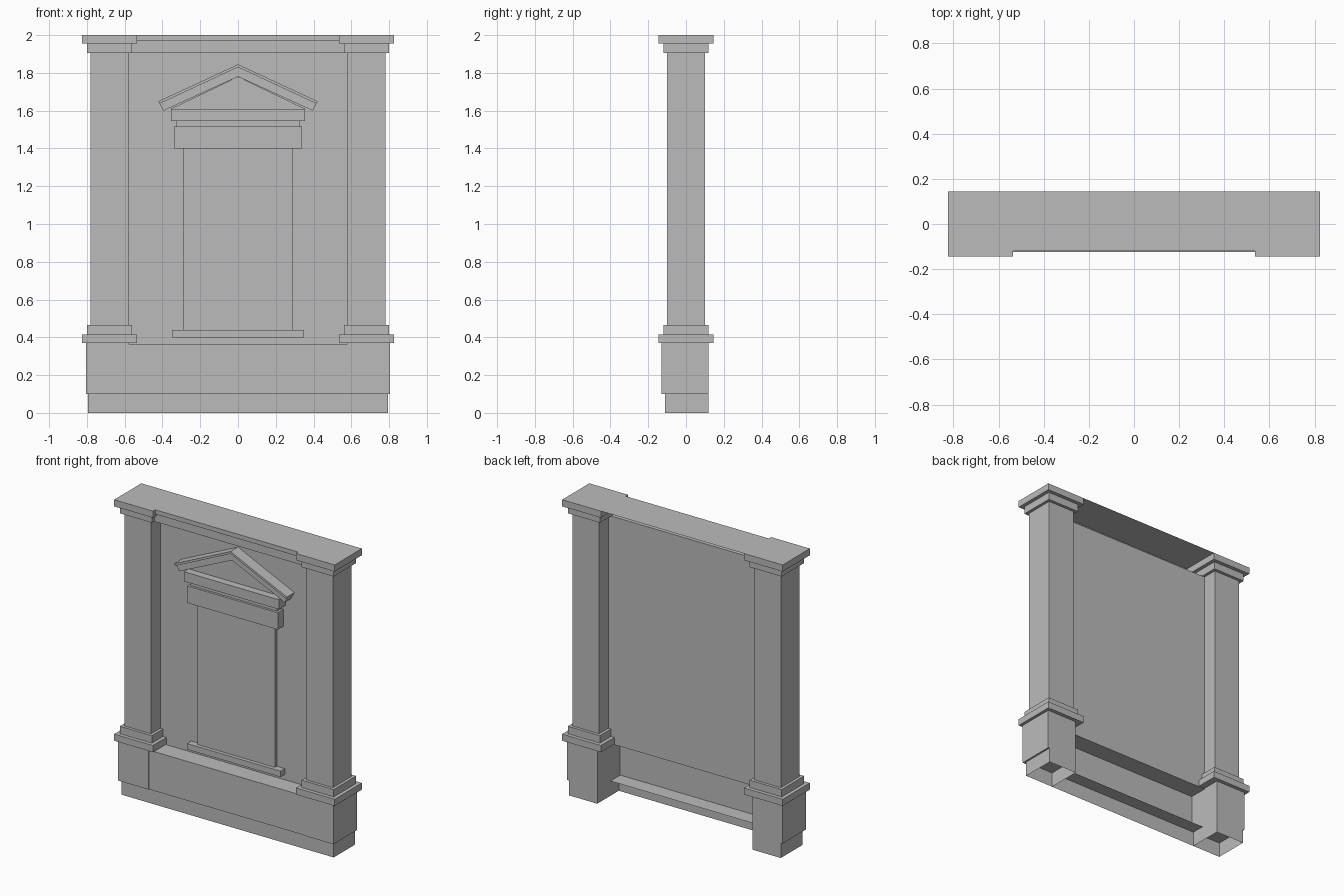
import bpy
import bmesh

cube = bpy.data.objects.get("Cube")
if cube:
    bpy.data.objects.remove(cube, do_unlink=True)

stone = bpy.data.materials.new("grey stone")
stone.use_nodes = True
stone.diffuse_color = (0.5, 0.5, 0.5, 1)
stone.node_tree.nodes["Principled BSDF"].inputs["Base Color"].default_value = (0.5, 0.5, 0.5, 1)


def finish(name, bm):
    mesh = bpy.data.meshes.new(name)
    bm.to_mesh(mesh)
    bm.free()
    mesh.materials.append(stone)
    obj = bpy.data.objects.new(name, mesh)
    bpy.context.scene.collection.objects.link(obj)
    return obj


def box(name, x, y, z, open_bottom=False):
    """Box from (low, high) ranges."""
    bm = bmesh.new()
    bmesh.ops.create_cube(bm, size=1)
    for v in bm.verts:
        v.co = [r[0] if c < 0 else r[1] for c, r in zip(v.co, (x, y, z))]
    if open_bottom:
        low = [f for f in bm.faces if f.normal.z < -0.5]
        bmesh.ops.delete(bm, geom=low, context='FACES_ONLY')
    return finish(name, bm)


def sheet(name, half_width, profile):
    """Thin shell: a (y, z) profile swept along x."""
    bm = bmesh.new()
    rows = [[bm.verts.new((s * half_width, y, z)) for s in (-1, 1)] for y, z in profile]
    for a, b in zip(rows, rows[1:]):
        bm.faces.new((a[0], a[1], b[1], b[0]))
    return finish(name, bm)


def prism(name, outline, front):
    """An (x, z) outline extruded from the wall to the given front."""
    bm = bmesh.new()
    face = bm.faces.new([bm.verts.new((x, 0, z)) for x, z in outline])
    new = bmesh.ops.extrude_face_region(bm, geom=[face])["geom"]
    for v in new:
        if isinstance(v, bmesh.types.BMVert):
            v.co.y = front
    bmesh.ops.recalc_face_normals(bm, faces=bm.faces)
    return finish(name, bm)


# Pillars: name, inner x, outer x, front y, back y, bottom z, top z
PILLAR = [
    ("plinth", .58, .793, -.11, .12, 0, .10),
    ("pedestal", .58, .805, -.13, .12, .10, .37),
    ("base_slab", .535, .825, -.145, .145, .37, .415),
    ("base_step", .56, .80, -.12, .12, .415, .465),
    ("shaft", .58, .78, -.10, .10, .465, 1.905),
    ("capital_step", .56, .80, -.12, .12, 1.905, 1.955),
    ("capital_slab", .535, .825, -.145, .145, 1.955, 2),
]
for side, s in (("left", 1), ("right", -1)):
    for part, xi, xo, y0, y1, z0, z1 in PILLAR:
        box(f"{side}_{part}", sorted((s * xi, s * xo)), (y0, y1), (z0, z1),
            open_bottom=part == "plinth")

# Thin wall between the pillars, with hollow base and cornice
sheet("wall", .58, [(0, .365), (0, 1.905)])
sheet("base_front", .58, [(-.125, .10), (-.125, .365), (0, .365)])
sheet("base_shelf", .58, [(-.125, .10), (-.02, .10)])
sheet("plinth_front", .58, [(-.11, 0), (-.11, .10)])
sheet("cornice", .56, [(0, 1.905), (-.095, 1.905), (-.095, 1.97),
                       (-.12, 1.97), (-.12, 2), (.145, 2)])

# Blind window on the wall
box("window_panel", (-.29, .29), (-.02, 0), (.44, 1.40))
box("window_sill", (-.35, .35), (-.045, 0), (.40, .44))
box("window_lintel", (-.34, .34), (-.06, 0), (1.40, 1.515))
box("lintel_neck", (-.325, .325), (-.045, 0), (1.515, 1.545))
box("lintel_cornice", (-.355, .355), (-.07, 0), (1.545, 1.61))

# Pediment
prism("pediment_field", [(-.355, 1.61), (.355, 1.61), (0, 1.78)], -.02)
for side, s in (("left", 1), ("right", -1)):
    prism(f"{side}_rake", [(0, 1.78), (s * .395, 1.60), (s * .415, 1.637), (0, 1.83)], -.065)
    prism(f"{side}_rake_edge", [(0, 1.83), (s * .415, 1.637), (s * .422, 1.65), (0, 1.845)], -.08)
